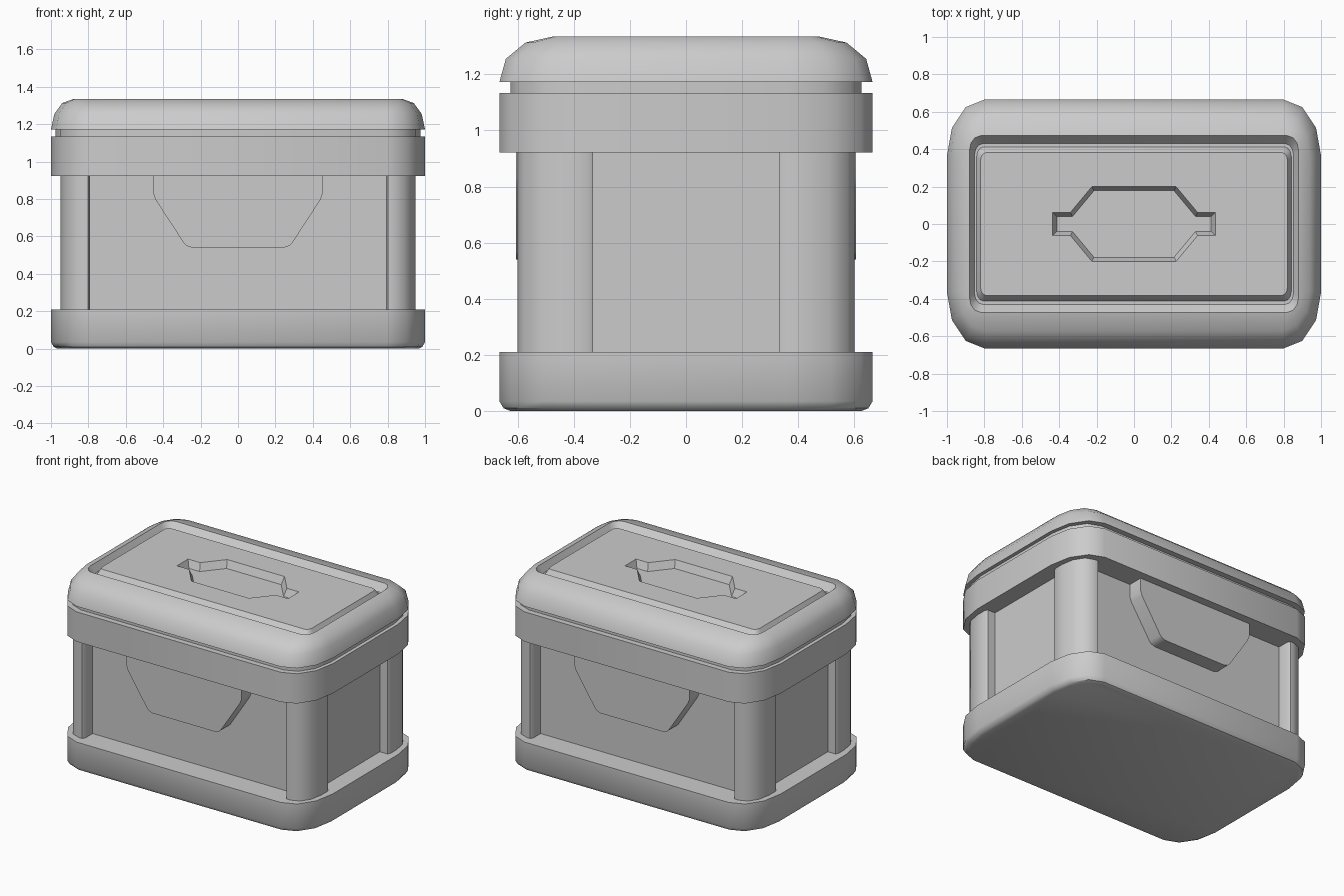
import bpy, bmesh
from math import sin, cos, pi, radians

if "Cube" in bpy.data.objects:
    bpy.data.objects.remove(bpy.data.objects["Cube"])


def finish(name, bm):
    bmesh.ops.recalc_face_normals(bm, faces=bm.faces)
    me = bpy.data.meshes.new(name)
    bm.to_mesh(me)
    bm.free()
    ob = bpy.data.objects.new(name, me)
    bpy.context.collection.objects.link(ob)
    return ob


def loft(name, rings):
    """Closed solid through rings of 3D points that all have the same count."""
    bm = bmesh.new()
    loops = [[bm.verts.new(p) for p in r] for r in rings]
    n = len(loops[0])
    for a, b in zip(loops, loops[1:]):
        for i in range(n):
            j = (i + 1) % n
            bm.faces.new((a[i], a[j], b[j], b[i]))
    bm.faces.new(loops[0][::-1])
    bm.faces.new(loops[-1])
    return finish(name, bm)


def ring(hx, hy, rx, ry, z, seg=3):
    """Rectangle with elliptical corners."""
    pts = []
    for q, (sx, sy) in enumerate([(1, 1), (-1, 1), (-1, -1), (1, -1)]):
        for k in range(seg + 1):
            a = (q + k / seg) * pi / 2
            pts.append((sx * (hx - rx) + rx * cos(a), sy * (hy - ry) + ry * sin(a), z))
    return pts


def smooth(ob, angle=35):
    bpy.ops.object.select_all(action='DESELECT')
    ob.select_set(True)
    bpy.context.view_layer.objects.active = ob
    bpy.ops.object.shade_smooth_by_angle(angle=radians(angle))


# Base, upper band and the narrow neck under the lid
smooth(loft("base", [ring(.965, .625, .18, .27, 0), ring(.985, .65, .19, .285, .01),
                     ring(1, .665, .2, .3, .035), ring(1, .665, .2, .3, .21)]))
smooth(loft("upper_band", [ring(1, .665, .2, .3, z) for z in (.922, 1.133)]))
smooth(loft("neck", [ring(.975, .625, .18, .27, z) for z in (1.12, 1.19)]))

# Recessed box walls
loft("body", [[(x, y, z) for x, y in ((.88, .5), (-.88, .5), (-.88, -.5), (.88, -.5))]
              for z in (.2, .93)])

# Rounded corner pillars
corner = [(.83 + .12 * sin(k * pi / 6), .42 + .18 * cos(k * pi / 6)) for k in range(4)]
profile = [(.79, .45), (.79, .58), (.802, .6)] + corner + [(.95, .35), (.94, .332), (.85, .332)]
for sx, sy, where in ((1, -1, "front_right"), (-1, -1, "front_left"),
                      (1, 1, "back_right"), (-1, 1, "back_left")):
    smooth(loft("pillar_" + where, [[(sx * x, sy * y, z) for x, y in profile] for z in (.2, .93)]))

# Plates hanging from the band, front and back
half = [(.453, .93), (.453, .83), (.44, .795), (.29, .565), (.275, .55), (.245, .54)]
plate = half + [(-x, z) for x, z in reversed(half)]
for s, where in ((-1, "front"), (1, "back")):
    smooth(loft("plate_" + where, [[(x, s * y, z) for x, z in plate] for y in (.48, .606)]))

# Lid with rounded shoulders, groove and raised centre panel
lid = loft("lid", [
    ring(1, .665, .2, .3, 1.172),
    ring(.982, .642, .185, .28, 1.255),
    ring(.94, .572, .145, .215, 1.313),
    ring(.88, .472, .06, .08, 1.335),
    ring(.853, .43, .045, .06, 1.285),
    ring(.842, .413, .04, .055, 1.285),
    ring(.82, .382, .03, .04, 1.327)])

# Hand-hold recess cut into the panel
def hold(d, z):
    q = [(.435 - d, .062 - d), (.34 - d * .5, .062 - d), (.225 - d * .5, .2 - d)]
    up = q + [(-x, y) for x, y in reversed(q)]
    return [(x, y, z) for x, y in up + [(-x, -y) for x, y in up]]

cutter = loft("recess_cutter", [hold(.022, 1.275), hold(0, 1.327), hold(0, 1.4)])
cutter.hide_render = True
mod = lid.modifiers.new("recess", 'BOOLEAN')
mod.operation, mod.solver, mod.object = 'DIFFERENCE', 'EXACT', cutter
bpy.context.view_layer.objects.active = lid
lid.select_set(True)
bpy.ops.object.modifier_apply(modifier=mod.name)
bpy.data.objects.remove(cutter)
smooth(lid)
